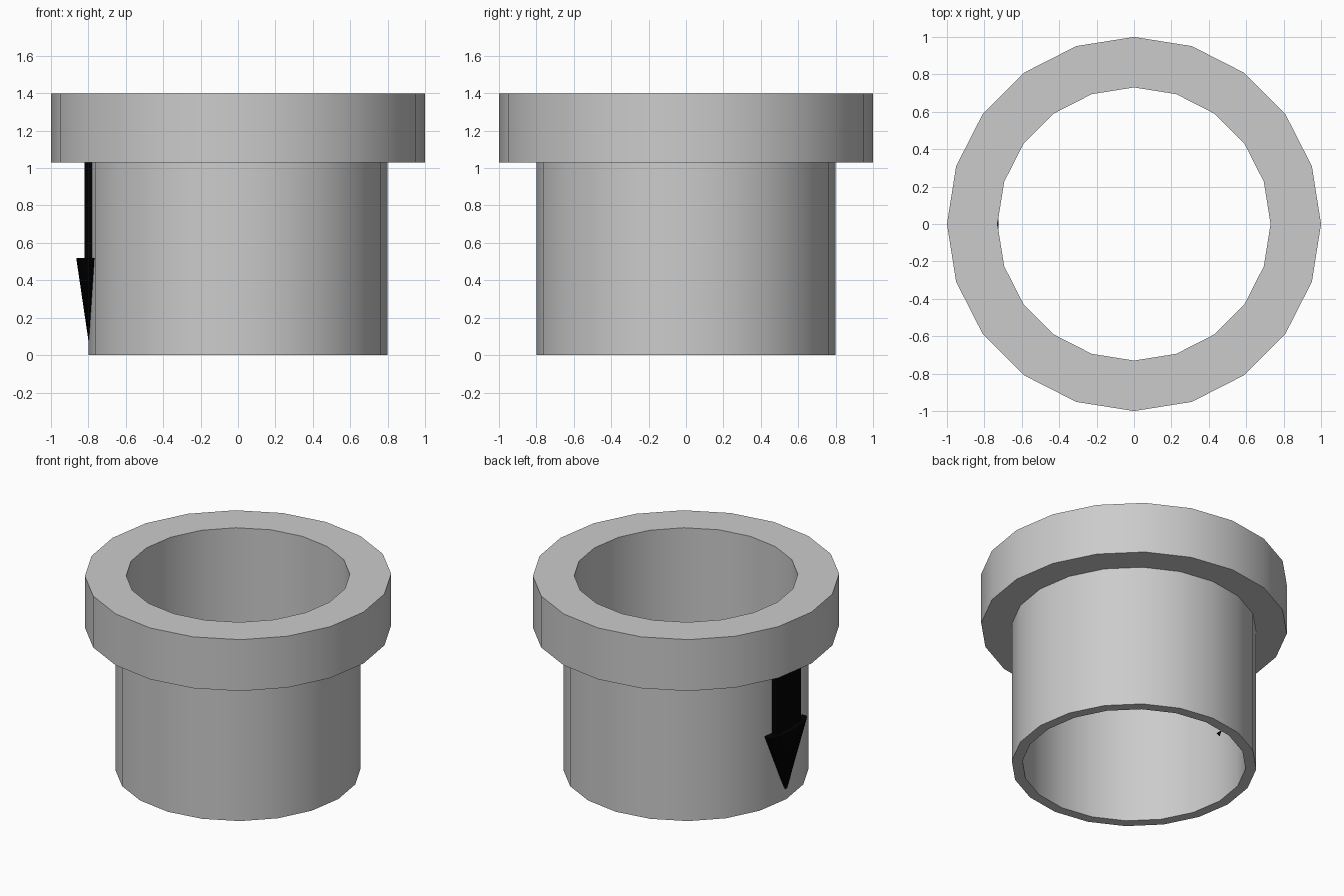
import bpy, bmesh, math

if "Cube" in bpy.data.objects:
    bpy.data.objects.remove(bpy.data.objects["Cube"])


def finish(obj):
    bpy.ops.object.select_all(action='DESELECT')
    obj.select_set(True)
    bpy.context.view_layer.objects.active = obj
    bpy.ops.object.shade_smooth_by_angle(angle=math.radians(30))


def tube(name, r_in, r_out, z0, z1, sides=20):
    """Spin a rectangular wall profile into a closed ring."""
    bm = bmesh.new()
    profile = [(r_in, z0), (r_out, z0), (r_out, z1), (r_in, z1)]
    rings = []
    for i in range(sides):
        a = 2 * math.pi * i / sides
        rings.append([bm.verts.new((r * math.cos(a), r * math.sin(a), z)) for r, z in profile])
    for i in range(sides):
        a, b = rings[i], rings[(i + 1) % sides]
        for k in range(4):
            n = (k + 1) % 4
            bm.faces.new((a[k], b[k], b[n], a[n]))
    bmesh.ops.recalc_face_normals(bm, faces=bm.faces)
    mesh = bpy.data.meshes.new(name)
    bm.to_mesh(mesh)
    bm.free()
    obj = bpy.data.objects.new(name, mesh)
    bpy.context.collection.objects.link(obj)
    finish(obj)
    return obj


# Sleeve and its top collar
tube("sleeve", 0.73, 0.80, 0.0, 1.40)
tube("collar", 0.80, 1.00, 1.03, 1.40)

black = bpy.data.materials.new("black")
black.diffuse_color = (0.0, 0.0, 0.0, 1.0)
black.use_nodes = True
black.node_tree.nodes["Principled BSDF"].inputs["Base Color"].default_value = black.diffuse_color

# Arrow shaft, a flat bar sunk into the left wall
bpy.ops.mesh.primitive_cube_add(size=1, location=(-0.80, 0, 0.81))
shaft = bpy.context.object
shaft.name = "arrow_shaft"
shaft.scale = (0.04, 0.27, 0.58)
shaft.data.materials.append(black)

# Arrow head, a flattened cone pointing down
z_tip, z_top = 0.045, 0.52
bpy.ops.mesh.primitive_cone_add(vertices=32, radius1=1, radius2=0, depth=z_top - z_tip,
                                location=(-0.795, 0, (z_tip + z_top) / 2),
                                rotation=(math.pi, 0, 0))
head = bpy.context.object
head.name = "arrow_head"
head.scale = (0.07, 0.22, 1)
head.data.materials.append(black)
finish(head)
